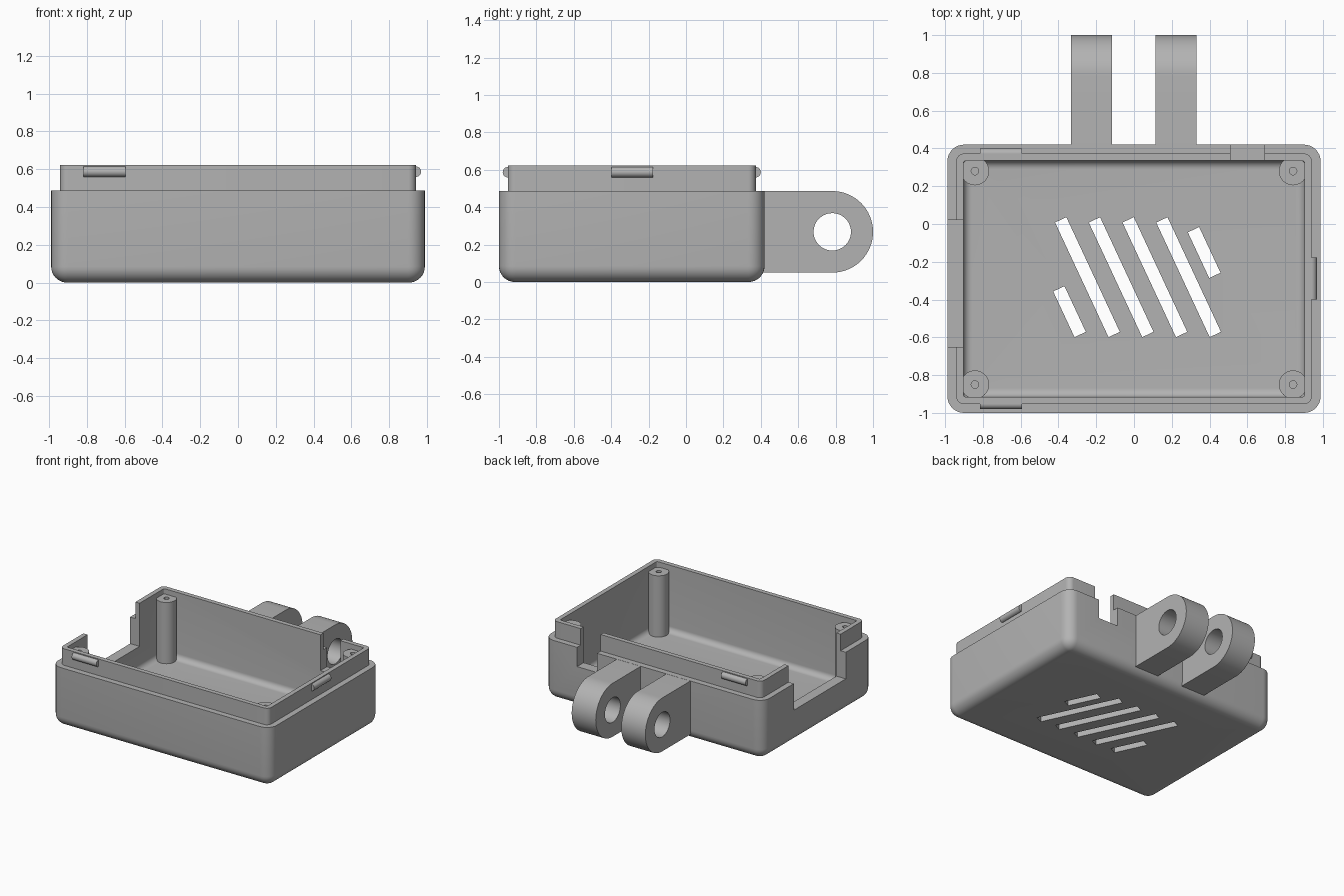
import bpy, bmesh, math
from mathutils import Vector, Matrix

cube = bpy.data.objects.get("Cube")
if cube:
    bpy.data.objects.remove(cube, do_unlink=True)

grey = bpy.data.materials.new("plain grey")
grey.use_nodes = True
COLOUR = (0.45, 0.45, 0.45, 1)
grey.diffuse_color = COLOUR
grey.node_tree.nodes["Principled BSDF"].inputs["Base Color"].default_value = COLOUR

HALF_X, Y_FRONT, Y_BACK = 0.988, -1.0, 0.42
MID_Y, HALF_Y = (Y_FRONT + Y_BACK) / 2, (Y_BACK - Y_FRONT) / 2
RIM, TOP, FLOOR, WALL, LIP = 0.487, 0.622, 0.08, 0.085, 0.047


def finish(bm, name):
    bmesh.ops.recalc_face_normals(bm, faces=bm.faces)
    mesh = bpy.data.meshes.new(name)
    bm.to_mesh(mesh)
    bm.free()
    mesh.materials.append(grey)
    obj = bpy.data.objects.new(name, mesh)
    bpy.context.collection.objects.link(obj)
    return obj


def activate(obj):
    bpy.ops.object.select_all(action='DESELECT')
    obj.select_set(True)
    bpy.context.view_layer.objects.active = obj


def smooth(obj):
    activate(obj)
    bpy.ops.object.shade_smooth_by_angle(angle=math.radians(32))


def box(name, lo, hi, turn=0.0):
    lo, hi = Vector(lo), Vector(hi)
    bm = bmesh.new()
    place = Matrix.Translation((lo + hi) / 2) @ Matrix.Rotation(turn, 4, 'Z')
    bmesh.ops.create_cube(bm, size=1, matrix=place @ Matrix.Diagonal((*(hi - lo), 1)))
    return finish(bm, name)


def cylinder(name, centre, radius, length, axis='Z', sides=40):
    turn = {'X': Matrix.Rotation(math.pi / 2, 4, 'Y'),
            'Y': Matrix.Rotation(math.pi / 2, 4, 'X'), 'Z': Matrix()}[axis]
    bm = bmesh.new()
    bmesh.ops.create_cone(bm, cap_ends=True, segments=sides, radius1=radius, radius2=radius,
                          depth=length, matrix=Matrix.Translation(centre) @ turn)
    return finish(bm, name)


def cut(obj, cutter):
    cutter.hide_render = True
    mod = obj.modifiers.new("cut", 'BOOLEAN')
    mod.operation, mod.solver, mod.object = 'DIFFERENCE', 'EXACT', cutter
    activate(obj)
    bpy.ops.object.modifier_apply(modifier=mod.name)
    bpy.data.objects.remove(cutter, do_unlink=True)


def rounded_ring(bm, inset, z, steps=8):
    """Rounded rectangle, drawn in from the outer wall."""
    r = max(0.088 - inset, 0.012)
    hx, hy = HALF_X - inset - r, HALF_Y - inset - r
    ring = []
    for i, (sx, sy) in enumerate(((1, 1), (-1, 1), (-1, -1), (1, -1))):
        for k in range(steps + 1):
            a = math.pi / 2 * (i + k / steps)
            ring.append(bm.verts.new((sx * hx + r * math.cos(a),
                                      MID_Y + sy * hy + r * math.sin(a), z)))
    return ring


# Case shell: outside up, over the stepped lip, down the inside
def fillet(radius, inset, z, steps=8):
    angles = [math.pi / 2 * k / steps for k in range(steps + 1)]
    return [(inset + radius * (1 - math.sin(a)), z + radius * (1 - math.cos(a))) for a in angles]


section = fillet(0.085, 0, 0)
section += [(0, RIM), (LIP, RIM), (LIP, TOP), (WALL, TOP)]
section += reversed(fillet(0.045, WALL, FLOOR))
bm = bmesh.new()
rings = [rounded_ring(bm, inset, z) for inset, z in section]
for a, b in zip(rings, rings[1:]):
    for i in range(len(a)):
        j = (i + 1) % len(a)
        bm.faces.new((a[i], a[j], b[j], b[i]))
bm.faces.new(rings[0])
bm.faces.new(rings[-1])
shell = finish(bm, "case_shell")

# Side opening and cable notch
cut(shell, box("side_cutter", (-1.1, -0.65, 0.27), (-0.86, 0.02, 0.8)))
cut(shell, box("notch_cutter", (0.51, 0.3, 0.33), (0.69, 0.5, 0.8)))

# Slanted vent slots
slots = [((-0.388 + 0.1785 * k, 0.022), (-0.105 + 0.1785 * k, -0.585)) for k in range(4)]
slots += [((-0.398, -0.343), (-0.285, -0.585)), ((0.315, -0.03), (0.428, -0.272))]
for start, end in slots:
    a, b = Vector(start), Vector(end)
    mid, half = (a + b) / 2, (b - a).length / 2
    cut(shell, box("slot_cutter", (mid.x - 0.033, mid.y - half, -0.1),
                   (mid.x + 0.033, mid.y + half, 0.2), math.atan2(b.x - a.x, a.y - b.y)))
smooth(shell)

# Screw posts with blind holes
POST_TOP = 0.58
for side, x in (("left", 0.842), ("right", -0.842)):
    for end, y in (("front", -0.85), ("back", 0.28)):
        low = FLOOR - 0.02
        post = cylinder(f"screw_post_{end}_{side}", (x, y, (POST_TOP + low) / 2),
                        0.075, POST_TOP - low)
        cut(post, cylinder("screw_hole", (x, y, POST_TOP), 0.02, 0.5, sides=20))
        smooth(post)

# Hinge lugs: rounded plates with a pin hole
PIN_Y, PIN_Z, LUG_R = 0.782, 0.268, 0.218
for side, x0 in (("left", 0.115), ("right", -0.333)):
    bm = bmesh.new()
    outline = [(Y_BACK - 0.01, PIN_Z - LUG_R)]
    for k in range(33):
        a = math.pi * (k / 32 - 0.5)
        outline.append((PIN_Y + LUG_R * math.cos(a), PIN_Z + LUG_R * math.sin(a)))
    outline.append((Y_BACK - 0.01, PIN_Z + LUG_R))
    face = bm.faces.new([bm.verts.new((x0, y, z)) for y, z in outline])
    grown = bmesh.ops.extrude_face_region(bm, geom=[face])["geom"]
    bmesh.ops.translate(bm, vec=(0.217, 0, 0),
                        verts=[v for v in grown if isinstance(v, bmesh.types.BMVert)])
    lug = finish(bm, f"hinge_lug_{side}")
    cut(lug, cylinder("pin_hole", (x0 + 0.1, PIN_Y, PIN_Z), 0.1, 0.6, 'X', 48))
    smooth(lug)

# Snap ridges on the lip
CLIP_Z, CLIP_R, CLIP_LEN = 0.587, 0.028, 0.222
for name, centre, axis in (
        ("snap_ridge_front", (-0.705, Y_FRONT + LIP + 0.001, CLIP_Z), 'X'),
        ("snap_ridge_back", (-0.705, Y_BACK - LIP - 0.001, CLIP_Z), 'X'),
        ("snap_ridge_left", (HALF_X - LIP - 0.001, -0.288, CLIP_Z), 'Y')):
    smooth(cylinder(name, centre, CLIP_R, CLIP_LEN, axis, 24))
